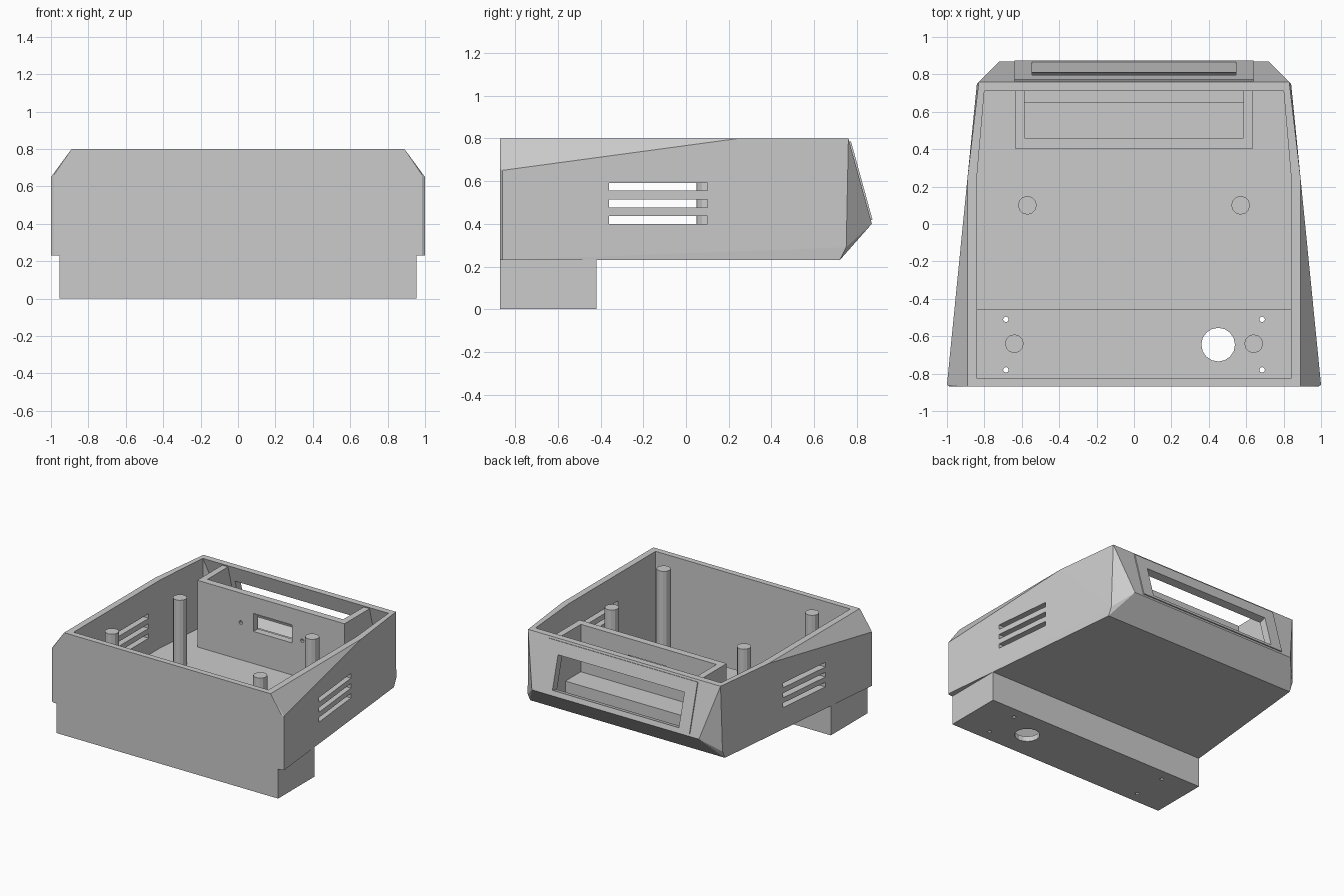
import bpy, bmesh, math
from mathutils import Matrix

cube = bpy.data.objects.get("Cube")
if cube:
    bpy.data.objects.remove(cube, do_unlink=True)

grey = bpy.data.materials.new("plain grey plastic")
grey.use_nodes = True
COLOUR = (0.6, 0.6, 0.6, 1)
grey.diffuse_color = COLOUR
grey.node_tree.nodes["Principled BSDF"].inputs["Base Color"].default_value = COLOUR


def finish(name, bm):
    bmesh.ops.recalc_face_normals(bm, faces=bm.faces)
    mesh = bpy.data.meshes.new(name)
    bm.to_mesh(mesh)
    bm.free()
    mesh.materials.append(grey)
    obj = bpy.data.objects.new(name, mesh)
    bpy.context.collection.objects.link(obj)
    return obj


def box(name, x, y, z, tilt=0):
    """Box from (min, max) ranges, optionally tilted about x through its centre."""
    bm = bmesh.new()
    mid = [(a + b) / 2 for a, b in (x, y, z)]
    size = [b - a for a, b in (x, y, z)]
    m = Matrix.Translation(mid) @ Matrix.Rotation(tilt, 4, 'X') @ Matrix.Diagonal((*size, 1))
    bmesh.ops.create_cube(bm, size=1, matrix=m)
    return finish(name, bm)


def mirrored_hull(name, points):
    """Convex solid through the points and their mirror images in x."""
    bm = bmesh.new()
    for x, y, z in points:
        bm.verts.new((x, y, z))
        bm.verts.new((-x, y, z))
    out = bmesh.ops.convex_hull(bm, input=bm.verts)
    bmesh.ops.delete(bm, geom=list({v for v in out["geom_interior"] if v.is_valid}), context='VERTS')
    bmesh.ops.dissolve_limit(bm, angle_limit=0.01, verts=bm.verts, edges=bm.edges)
    return finish(name, bm)


def cylinder(name, x, y, z, r, sides):
    bm = bmesh.new()
    bmesh.ops.create_cone(bm, cap_ends=True, segments=sides, radius1=r, radius2=r, depth=z[1] - z[0],
                          matrix=Matrix.Translation((x, y, sum(z) / 2)))
    return finish(name, bm)


def combine(target, other, op='DIFFERENCE'):
    mod = target.modifiers.new(op.lower(), 'BOOLEAN')
    mod.operation, mod.solver, mod.object = op, 'EXACT', other
    bpy.context.view_layer.objects.active = target
    bpy.ops.object.modifier_apply(modifier=mod.name)
    bpy.data.objects.remove(other, do_unlink=True)


SLOPE = math.atan2(0.11, 0.4)

# Tapered outer body with sloping top corners and a slanted back
shell = mirrored_hull("case_shell", [
    (1, -0.86, 0.23), (1, -0.86, 0.65), (0.89, -0.87, 0.8), (0.985, -0.87, 0.23), (0.985, -0.87, 0.66),
    (0.89, 0.25, 0.8), (0.83, 0.76, 0.8), (0.84, 0.75, 0.29),
    (0.72, 0.87, 0.4), (0.84, 0.72, 0.23)])
combine(shell, box("lower_box", (-0.955, 0.955), (-0.87, -0.42), (0, 0.4)), 'UNION')
combine(shell, box("back_panel", (-0.64, 0.64), (0.803, 0.823), (0.41, 0.79), SLOPE), 'UNION')

# Hollow interior, open at the top
combine(shell, mirrored_hull("cavity", [
    (0.84, -0.825, 0.27), (0.84, -0.825, 0.95), (0.84, 0.25, 0.27), (0.84, 0.25, 0.95),
    (0.80, 0.67, 0.95), (0.80, 0.71, 0.8), (0.80, 0.71, 0.27), (0.7, 0.815, 0.41), (0.7, 0.72, 0.27)]))
combine(shell, box("lower_cavity", (-0.84, 0.84), (-0.825, -0.46), (0.04, 0.5)))

# Back window, side vents and floor holes
combine(shell, box("window_cutter", (-0.545, 0.545), (0.68, 0.97), (0.435, 0.695), SLOPE))
for z in (0.4, 0.477, 0.555):
    combine(shell, box("vent_cutter", (-1.2, 1.2), (-0.36, 0.1), (z, z + 0.036)))
combine(shell, cylinder("cable_cutter", 0.45, -0.645, (-0.1, 0.2), 0.09, 16))
for x in (-0.685, 0.685):
    for y in (-0.51, -0.78):
        combine(shell, cylinder("screw_cutter", x, y, (-0.1, 0.2), 0.015, 8))

# Four mounting posts
for side, sx in (("left", 1), ("right", -1)):
    cylinder(side + "_front_post", sx * 0.64, -0.64, (0.03, 0.79), 0.05, 12)
    cylinder(side + "_back_post", sx * 0.57, 0.1, (0.26, 0.79), 0.05, 12)

# Display bay: front wall with a window, side walls and a shelf
wall = box("bay_wall", (-0.635, 0.635), (0.405, 0.46), (0.26, 0.79))
combine(wall, box("bay_window_cutter", (-0.15, 0.18), (0.3, 0.6), (0.52, 0.66)))
for x in (-0.26, 0.27):
    hole = cylinder("bay_screw_cutter", 0, 0, (-0.2, 0.2), 0.015, 8)
    hole.data.transform(Matrix.Translation((x, 0.43, 0.56)) @ Matrix.Rotation(math.pi / 2, 4, 'X'))
    combine(wall, hole)
for side, sx in (("left", 1), ("right", -1)):
    bm = bmesh.new()
    profile = [(0.46, 0.26), (0.73, 0.26), (0.83, 0.4), (0.73, 0.79), (0.46, 0.79)]
    face = bm.faces.new([bm.verts.new((sx * 0.585, y, z)) for y, z in profile])
    new = bmesh.ops.extrude_face_region(bm, geom=[face])["geom"]
    bmesh.ops.translate(bm, vec=(sx * 0.05, 0, 0), verts=[v for v in new if isinstance(v, bmesh.types.BMVert)])
    finish(side + "_bay_side", bm)
box("bay_shelf", (-0.585, 0.585), (0.46, 0.65), (0.26, 0.42))
